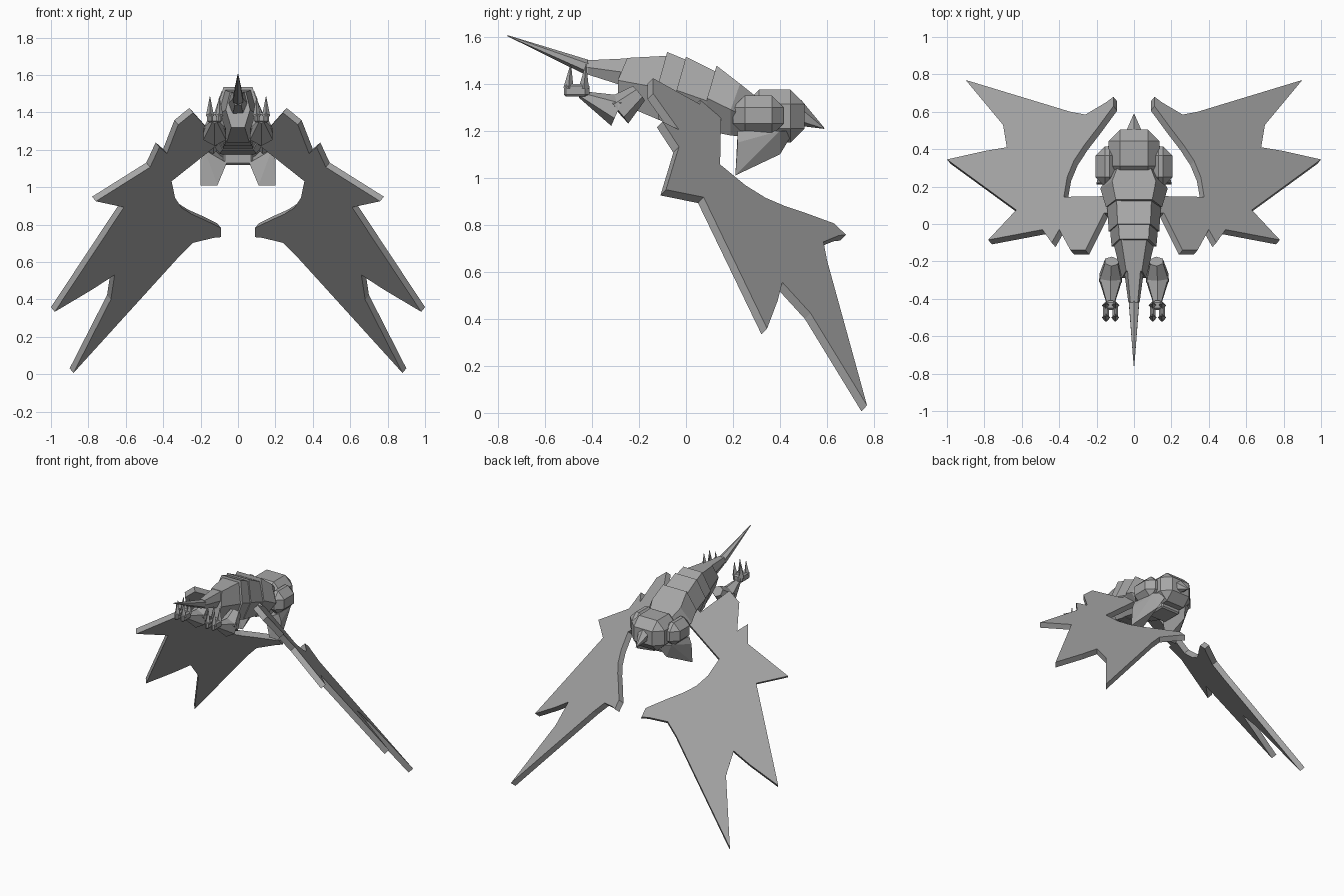
import bpy, bmesh
from mathutils import Vector, Matrix
from mathutils.geometry import interpolate_bezier

if "Cube" in bpy.data.objects:
    bpy.data.objects.remove(bpy.data.objects["Cube"], do_unlink=True)

GREY = (0.38, 0.38, 0.38, 1)
grey = bpy.data.materials.new("plain_grey")
grey.use_nodes = True
grey.diffuse_color = GREY
grey.node_tree.nodes["Principled BSDF"].inputs["Base Color"].default_value = GREY


def finish(name, bm, mirror=False, chamfer=0):
    """Turn a bmesh into a flat shaded object, optionally mirrored and chamfered."""
    bmesh.ops.recalc_face_normals(bm, faces=bm.faces)
    mesh = bpy.data.meshes.new(name)
    bm.to_mesh(mesh)
    bm.free()
    mesh.materials.append(grey)
    part = bpy.data.objects.new(name, mesh)
    bpy.context.collection.objects.link(part)
    if chamfer:
        bevel = part.modifiers.new("chamfer", 'BEVEL')
        bevel.width = chamfer
        bevel.segments = 1
    if mirror:
        mod = part.modifiers.new("mirror", 'MIRROR')
        mod.use_mirror_merge = False


def skin(bm, first, last):
    """Join two rings of equal length and cap both ends."""
    first = [bm.verts.new(point) for point in first]
    last = [bm.verts.new(point) for point in last]
    for i in range(len(first)):
        bm.faces.new((first[i - 1], first[i], last[i], last[i - 1]))
    bm.faces.new(first)
    bm.faces.new(last)


def section(y, top, bottom, width, lean):
    """Six sided cross-section, narrower above and below, leaning backwards."""
    middle = (top + bottom) / 2
    right = [(width * 0.65, y, top),
             (width, y - lean, middle),
             (width * 0.55, y - lean, bottom)]
    left = [(-x, depth, z) for x, depth, z in reversed(right)]
    return right + left


def shell(name, rear, front, lean=0.04):
    """Body segment between two sections given as y, top, bottom, half width."""
    bm = bmesh.new()
    skin(bm, section(*rear, lean), section(*front, lean))
    finish(name, bm)


def spike(name, start, end, thick, thin, sides, mirror=False):
    """Faceted cone running from start to end."""
    start, end = Vector(start), Vector(end)
    axis = end - start
    place = Matrix.Translation((start + end) / 2)
    turn = axis.to_track_quat('Z', 'Y').to_matrix().to_4x4()
    bm = bmesh.new()
    bmesh.ops.create_cone(bm, cap_ends=True, segments=sides, radius1=thick,
                          radius2=thin, depth=axis.length, matrix=place @ turn)
    finish(name, bm, mirror)


def block(name, low, high, chamfer, mirror=False):
    """Chamfered box between two opposite corners."""
    low, high = Vector(low), Vector(high)
    size = Matrix.Diagonal(high - low)
    bm = bmesh.new()
    bmesh.ops.create_cube(bm, size=1)
    for vert in bm.verts:
        vert.co = (low + high) / 2 + size @ vert.co
    finish(name, bm, mirror, chamfer)


def wing_point(x, y):
    """Lift a plan position onto the sloping wing plane."""
    return Vector((x, y, 1.5 - 0.81 * x - 0.96 * y))


# Wings: flat ragged plates with a hooked tip, swept down and outwards
hook = [(.11, .68), (.15, .65), (.26, .585), (.34, .6)]
trailing_spikes = [(.9, .77), (.7, .53), (.68, .41), (.8, .39), (1, .345), (.63, .075)]
leading_spikes = [(.78, -.085), (.49, -.03), (.44, -.1), (.4, -.03), (.34, -.14), (.26, -.14)]
root = [(.16, .06), (.09, .06), (.09, .15)]
curve = interpolate_bezier(Vector((.375, .145)), Vector((.36, .35)),
                           Vector((.27, .4)), Vector((.11, .63)), 6)
outline = hook + trailing_spikes + leading_spikes + root + [tuple(p[:2]) for p in curve]
upper = [wing_point(*plan) for plan in outline]
normal = Vector((0.81, 0.96, 1)).normalized()
bm = bmesh.new()
skin(bm, upper, [point - normal * 0.04 for point in upper])
finish("wings", bm, mirror=True)

# Body: overlapping shells from tail to shoulders
spike("tail_spike", (0, -.42, 1.47), (0, -.76, 1.605), .032, .002, 6)
shell("tail_base", (-.42, 1.5, 1.44, .03), (-.2, 1.51, 1.37, .06), lean=0)
shell("rump", (-.25, 1.51, 1.32, .065), (-.06, 1.52, 1.24, .11))
shell("rear_back_shell", (-.08, 1.535, 1.25, .12), (.03, 1.49, 1.22, .13))
shell("middle_back_shell", (0, 1.515, 1.23, .135), (.15, 1.44, 1.2, .145))
shell("shoulder_shell", (.13, 1.477, 1.2, .15), (.23, 1.4, 1.18, .18))
shell("neck", (.23, 1.4, 1.18, .18), (.33, 1.32, 1.17, .12))

# Head, chin and beak
block("head", (-.135, .25, 1.15), (.135, .505, 1.375), .06)
block("chin", (-.08, .24, 1.12), (.08, .4, 1.2), .01)
spike("beak", (0, .46, 1.28), (0, .588, 1.21), .06, .002, 6)

# Cheek blocks and the flaps hanging below them
block("cheek_blocks", (.08, .2, 1.18), (.205, .415, 1.35), .05, mirror=True)
bm = bmesh.new()
for point in [(.06, .24, 1.13), (.18, .22, 1.2), (.08, .46, 1.2), (.16, .4, 1.2),
              (.2, .21, 1.01), (.11, .21, 1.01), (.2, .22, 1.15), (.12, .4, 1.1)]:
    bm.verts.new(point)
bmesh.ops.convex_hull(bm, input=bm.verts)
finish("cheek_flaps", bm, mirror=True)

# Legs: spindle shaped thighs tapering backwards to the ankle
knee = (.125, -.29, 1.285)
spike("thigh_fronts", knee, (.12, -.2, 1.36), .07, .04, 6, mirror=True)
spike("thigh_backs", knee, (.125, -.45, 1.355), .07, .015, 6, mirror=True)
block("ankles", (.1, -.46, 1.345), (.15, -.41, 1.4), .01, mirror=True)

# Toes with upturned claws
for side, x in (("inner", .1), ("outer", .15)):
    block(side + "_toes", (x - .015, -.52, 1.345), (x + .015, -.42, 1.4), .01, mirror=True)
    for place, y in (("front", -.5), ("back", -.435)):
        spike(f"{side}_{place}_claws", (x, y, 1.38), (x, y + .01, 1.485),
              .022, .001, 4, mirror=True)
